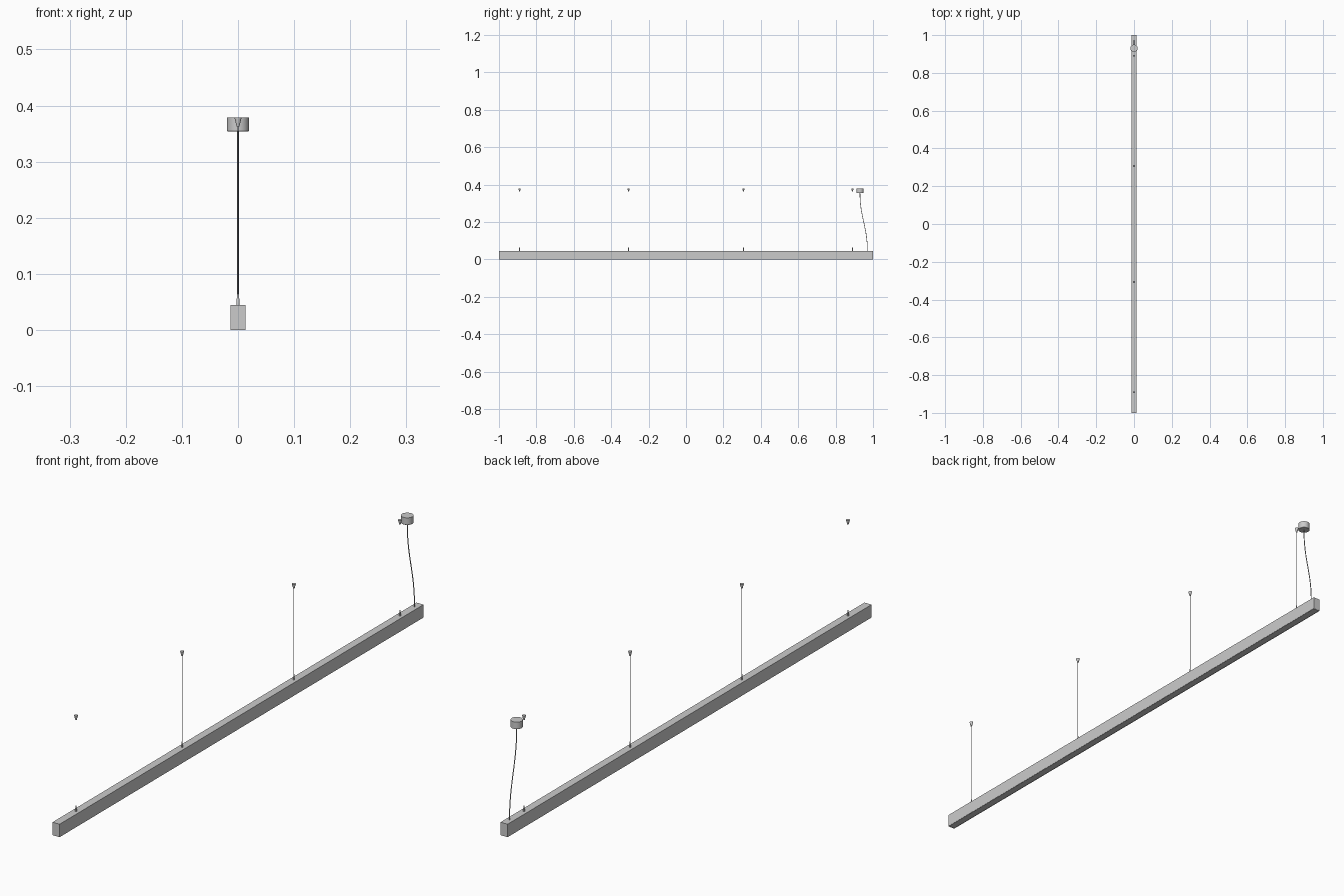
import bpy, bmesh
from mathutils import Matrix, Vector

if "Cube" in bpy.data.objects:
    bpy.data.objects.remove(bpy.data.objects["Cube"])

TOP = 0.045      # upper face of the light bar
CEILING = 0.379  # mounting height


def finish(name, bm, smooth=True):
    bmesh.ops.recalc_face_normals(bm, faces=bm.faces)
    me = bpy.data.meshes.new(name)
    bm.to_mesh(me)
    bm.free()
    ob = bpy.data.objects.new(name, me)
    bpy.context.collection.objects.link(ob)
    if smooth:
        bpy.ops.object.select_all(action='DESELECT')
        ob.select_set(True)
        bpy.context.view_layer.objects.active = ob
        bpy.ops.object.shade_smooth_by_angle()
    return ob


def box(name, half_x, half_y, z0, z1, inset=0.0, depth=0.0):
    bm = bmesh.new()
    bmesh.ops.create_cube(bm, size=1, matrix=Matrix.Translation((0, 0, (z0 + z1) / 2))
                          @ Matrix.Diagonal((half_x * 2, half_y * 2, z1 - z0, 1)))
    if inset:
        bottom = [f for f in bm.faces if f.normal.z < -0.5]
        bmesh.ops.inset_region(bm, faces=bottom, thickness=inset, depth=-depth)
    return finish(name, bm, False)


def lathe(name, y, profile, sides):
    # profile: (radius, z) pairs from bottom to top, closed with caps
    bm = bmesh.new()
    verts = [bm.verts.new((r, 0, z)) for r, z in profile]
    edges = [bm.edges.new(p) for p in zip(verts, verts[1:])]
    bmesh.ops.spin(bm, geom=verts + edges, cent=(0, 0, 0), axis=(0, 0, 1),
                   angle=6.283185307, steps=sides)
    bmesh.ops.remove_doubles(bm, verts=bm.verts, dist=1e-6)
    bmesh.ops.holes_fill(bm, edges=[e for e in bm.edges if e.is_boundary], sides=0)
    bmesh.ops.translate(bm, verts=bm.verts, vec=Vector((0, y, 0)))
    return finish(name, bm)


# Light bar: housing with a shallow underside recess holding the diffuser
box("housing", 0.0135, 1.0, 0, TOP, inset=0.0015, depth=0.001)
box("diffuser", 0.0118, 0.9983, 0.0002, 0.0015)

# Four suspension wires, each with a cable grip and a ceiling cone
for i, y in enumerate((-0.89, -0.307, 0.307, 0.89)):
    lathe(f"cable_grip_{i}", y, [(0.0028, TOP - 0.001), (0.0028, 0.055),
                                 (0.0018, 0.057), (0.0018, 0.064)], 16)
    lathe(f"suspension_wire_{i}", y, [(0.0006, 0.06), (0.0006, 0.368)], 8)
    lathe(f"ceiling_cone_{i}", y, [(0.0025, 0.363), (0.006, 0.377), (0.006, CEILING)], 20)

# Round ceiling canopy for the power feed
lathe("ceiling_canopy", 0.93, [(0.0188, 0.354), (0.0195, 0.3547), (0.0195, CEILING)], 40)

# Power cable hanging in a gentle S from canopy to bar
curve = bpy.data.curves.new("power_cable", 'CURVE')
curve.dimensions = '3D'
curve.bevel_depth = 0.0016
curve.bevel_resolution = 2
curve.resolution_u = 24
curve.use_fill_caps = True
spline = curve.splines.new('BEZIER')
spline.bezier_points.add(1)
for p, (y, z, up) in zip(spline.bezier_points, ((0.93, 0.356, -1), (0.97, TOP - 0.001, -1))):
    p.co = (0, y, z)
    p.handle_left = (0, y, z + 0.13)
    p.handle_right = (0, y, z - 0.13)
cable = bpy.data.objects.new("power_cable", curve)
bpy.context.collection.objects.link(cable)
